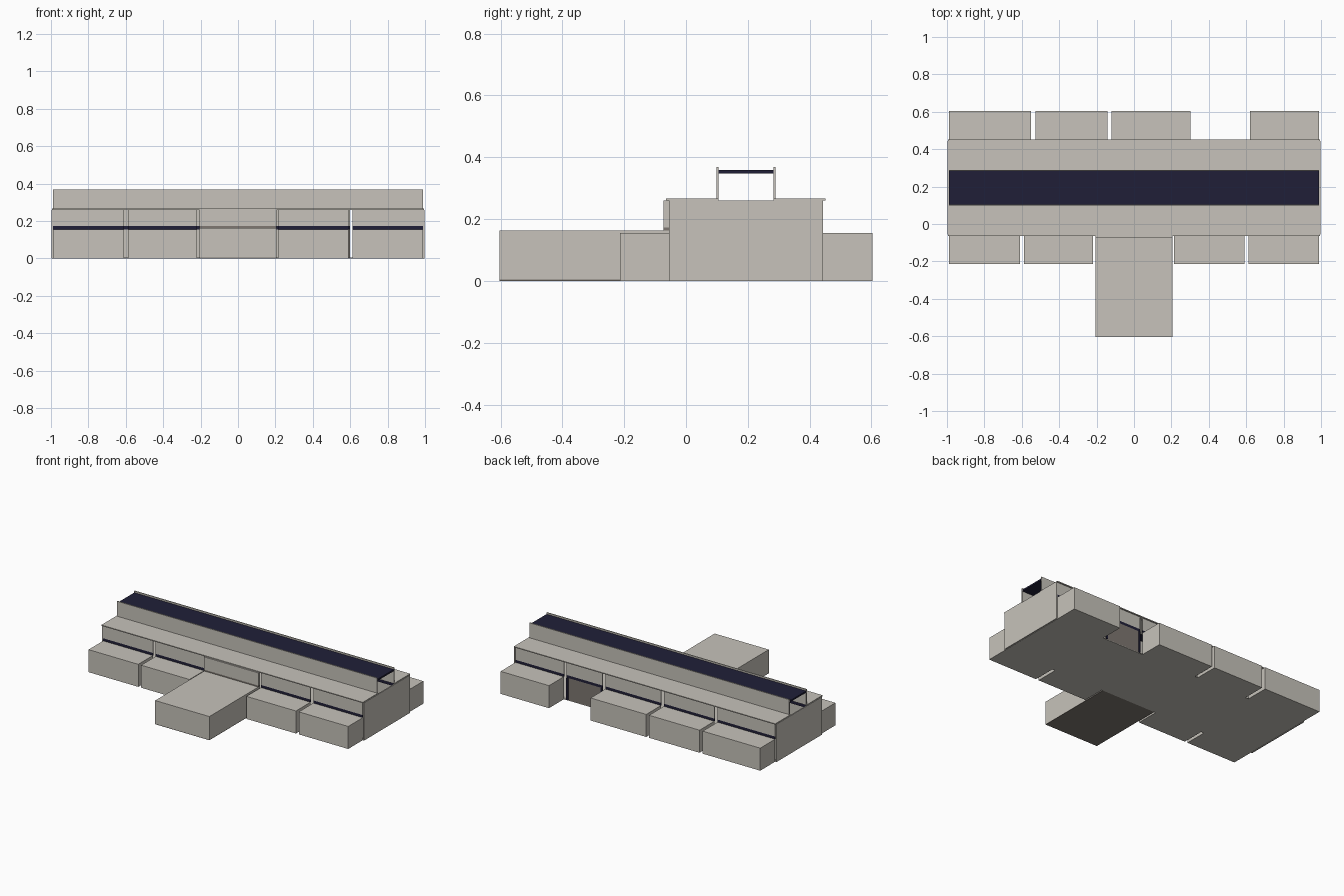
import bpy

cube = bpy.data.objects.get("Cube")
if cube:
    bpy.data.objects.remove(cube, do_unlink=True)


def material(name, colour):
    m = bpy.data.materials.new(name)
    m.use_nodes = True
    m.diffuse_color = (*colour, 1)
    m.node_tree.nodes["Principled BSDF"].inputs["Base Color"].default_value = (*colour, 1)
    return m


BEIGE = material("warm beige panel", (0.57, 0.545, 0.495))
GREY = material("warm grey panel", (0.21, 0.187, 0.165))
NAVY = material("navy glass", (0.0144, 0.0137, 0.039))

CORNERS = [(x, y, z) for x in (0, 1) for y in (0, 1) for z in (0, 1)]
FACES = [(0, 1, 3, 2), (4, 6, 7, 5), (0, 4, 5, 1), (2, 3, 7, 6), (0, 2, 6, 4), (1, 5, 7, 3)]


def box(name, x, y, z, mat):
    """Box spanning the given (low, high) ranges."""
    mesh = bpy.data.meshes.new(name)
    mesh.from_pydata([(x[i], y[j], z[k]) for i, j, k in CORNERS], [], FACES)
    mesh.materials.append(mat)
    obj = bpy.data.objects.new(name, mesh)
    bpy.context.collection.objects.link(obj)
    return obj


T = 0.007                     # panel thickness
FRONT, BACK = -0.055, 0.443   # hall walls
EAVES, WING_TOP, SILL = 0.26, 0.155, 0.173
END = 0.988

# Hall floor and end walls
box("hall_floor", (-END, END), (FRONT, BACK), (0, 0.004), BEIGE)
for side, s in (("left", 1), ("right", -1)):
    box(side + "_end_wall", sorted((s * 0.998, s * 0.99)), (FRONT, BACK), (0, EAVES), BEIGE)

# Roof slabs either side of the open skylight, and the skylight itself
for name, eave, inner, wall in (("front", -0.064, 0.105, 0.098),
                                ("back", 0.451, 0.283, 0.283)):
    box(name + "_roof", (-0.995, 0.995), sorted((eave, inner)), (EAVES, 0.266), BEIGE)
    box(name + "_skylight_wall", (-END, END), (wall, wall + T), (EAVES, 0.369), BEIGE)
box("skylight_glass", (-END, END), (0.105, 0.283), (0.347, 0.358), NAVY)

# Side wings with a window strip and upper wall panel over each
wings = {
    "front": [(-END, -0.61), (-0.588, -0.22), (0.213, 0.59), (0.612, END)],
    "back": [(-END, -0.55), (-0.526, -0.142), (-0.12, 0.303), (0.62, END)],
}
for side, bays in wings.items():
    y = (-0.213, FRONT) if side == "front" else (BACK, 0.604)
    wall = (FRONT, FRONT + T) if side == "front" else (BACK - T, BACK)
    for n, x in enumerate(bays, 1):
        box(f"{side}_wing_{n}", x, y, (0, WING_TOP), BEIGE)
        box(f"{side}_window_strip_{n}", x, wall, (WING_TOP, SILL), NAVY)
        box(f"{side}_upper_wall_{n}", x, wall, (SILL, EAVES), BEIGE)

# Recessed bay between the back wings
bay = (0.325, 0.598)
wall = (BACK - T, BACK)
box("bay_panel", bay, wall, (0.004, WING_TOP), GREY)
box("bay_window_strip", bay, wall, (WING_TOP, SILL), NAVY)
box("bay_upper_wall", bay, wall, (SILL, EAVES), BEIGE)
for n, x in enumerate((bay[0], bay[1] - 0.012), 1):
    box(f"bay_frame_{n}", (x, x + 0.012), (BACK, BACK + 0.005), (0.004, WING_TOP), NAVY)

# Entrance block projecting from the middle of the front
mid = (-0.207, 0.205)
box("entrance_floor", mid, (-0.604, FRONT), (0, 0.004), GREY)
box("entrance_block", mid, (-0.604, FRONT), (0.004, 0.163), BEIGE)
box("entrance_band", mid, (-0.072, FRONT), (0.163, SILL), GREY)
box("entrance_upper_wall", mid, (-0.072, FRONT), (SILL, EAVES), BEIGE)
